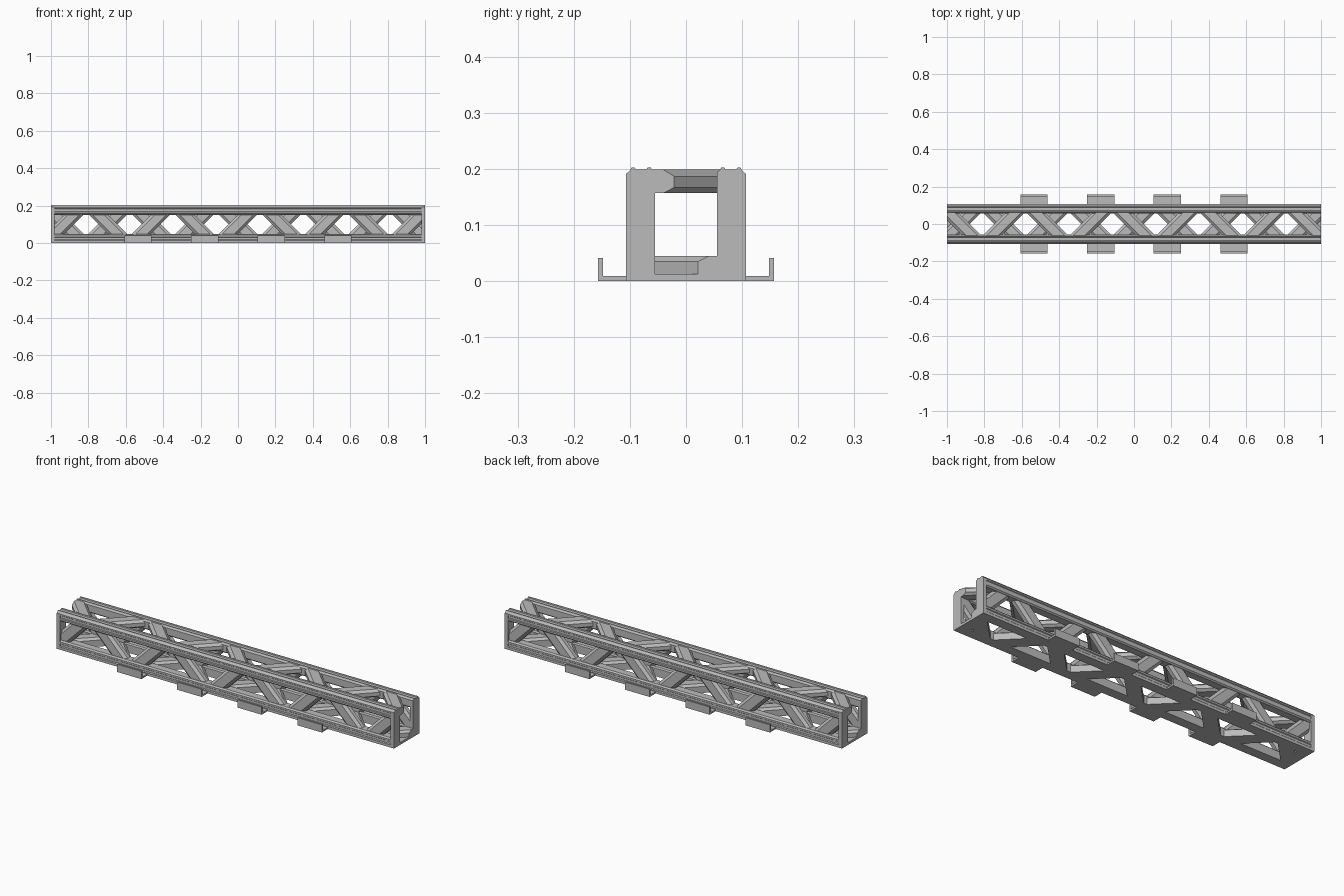
import bpy, bmesh, math
from mathutils import Vector, Matrix

if "Cube" in bpy.data.objects:
    bpy.data.objects.remove(bpy.data.objects["Cube"])

grey = bpy.data.materials.new("light_grey")
grey.use_nodes = True
COLOUR = (0.5, 0.5, 0.5, 1)
grey.diffuse_color = COLOUR
grey.node_tree.nodes["Principled BSDF"].inputs["Base Color"].default_value = COLOUR

HALF_W, INNER, MID_Z = 0.107, 0.055, 0.101
PITCH = 0.232


def finish(bm, name):
    bmesh.ops.recalc_face_normals(bm, faces=bm.faces)
    mesh = bpy.data.meshes.new(name)
    bm.to_mesh(mesh)
    bm.free()
    mesh.materials.append(grey)
    obj = bpy.data.objects.new(name, mesh)
    bpy.context.collection.objects.link(obj)
    return obj


def prism(profile, length, matrix=Matrix()):
    """Extrude a (y, z) profile along x, centred."""
    bm = bmesh.new()
    face = bm.faces.new([bm.verts.new((-length / 2, y, z)) for y, z in profile])
    out = bmesh.ops.extrude_face_region(bm, geom=[face])
    verts = [g for g in out["geom"] if isinstance(g, bmesh.types.BMVert)]
    bmesh.ops.translate(bm, verts=verts, vec=(length, 0, 0))
    bm.transform(matrix)
    return bm


def clip(bm, point, normal):
    geom = bm.verts[:] + bm.edges[:] + bm.faces[:]
    out = bmesh.ops.bisect_plane(bm, geom=geom, plane_co=point, plane_no=normal, clear_outer=True)
    edges = [g for g in out["geom_cut"] if isinstance(g, bmesh.types.BMEdge)]
    if edges:
        bmesh.ops.contextual_create(bm, geom=edges)


def box(name, x, y, z):
    bm = prism([(y[0], z[0]), (y[1], z[0]), (y[1], z[1]), (y[0], z[1])], x[1] - x[0],
               Matrix.Translation(((x[0] + x[1]) / 2, 0, 0)))
    return finish(bm, name)


# Long corner chords: the upper ones have a chamfer, a side groove and two ridges
upper = [(0.055, 0.157), (0.061, 0.151), (0.1, 0.151), (0.107, 0.157), (0.107, 0.166),
         (0.103, 0.169), (0.103, 0.181), (0.107, 0.184), (0.107, 0.191), (0.099, 0.199),
         (0.097, 0.203), (0.092, 0.203), (0.089, 0.199), (0.071, 0.199), (0.068, 0.203),
         (0.063, 0.203), (0.06, 0.198), (0.055, 0.194)]
lower = [(0.055, 0), (0.107, 0), (0.107, 0.014), (0.103, 0.018), (0.103, 0.03),
         (0.107, 0.033), (0.107, 0.042), (0.1, 0.049), (0.061, 0.049), (0.055, 0.043)]
for side, label in ((-1, "front"), (1, "back")):
    for level, profile in (("upper", upper), ("lower", lower)):
        finish(prism([(side * y, z) for y, z in profile], 2), f"{label}_{level}_chord")

# Zigzag lattice on the four sides, each leg trimmed inside the chords
round_bar = [(-0.036, 0.066), (-0.022, 0.056), (0.022, 0.056), (0.036, 0.066),
             (0.036, 0.086), (0.022, 0.098), (-0.022, 0.098), (-0.036, 0.086)]
flat_bar = round_bar[:4] + [(0.036, MID_Z), (-0.036, MID_Z)]
for turn, panel in enumerate(("top", "front", "bottom", "back")):
    phase = -1 if turn % 2 == 0 else 1
    place = Matrix.Translation((0, 0, MID_Z)) @ Matrix.Rotation(turn * math.pi / 2, 4, "X")
    for k in range(9):
        slope = phase * (-1) ** k
        pose = (Matrix.Translation(((k - 4) * PITCH, 0, 0))
                @ Matrix.Rotation(slope * math.pi / 4, 4, "Z"))
        bm = prism(flat_bar if panel == "bottom" else round_bar, 0.4, pose)
        for s in (-1, 1):
            clip(bm, Vector((0, s * 0.085, 0)), Vector((0, s, 0)))
            clip(bm, Vector((s, 0, 0)), Vector((s, 0, 0)))
        bm.transform(place)
        finish(bm, f"{panel}_lattice_bar")

# End posts and floor plates
for end in (-1, 1):
    xs = sorted((end * 0.98, end))
    for side in (-1, 1):
        box("end_post", xs, sorted((side * INNER, side * HALF_W)), (0, 0.192))
    box("end_floor_plate", sorted((end * 0.94, end)), (-INNER, INNER), (0, 0.013))

# L-shaped clips along both lower edges
for side in (-1, 1):
    hook = [(0.1, 0), (0.157, 0), (0.157, 0.041), (0.148, 0.041), (0.148, 0.009), (0.1, 0.009)]
    for x in (-0.535, -0.178, 0.178, 0.535):
        finish(prism([(side * y, z) for y, z in hook], 0.145, Matrix.Translation((x, 0, 0))),
               "side_clip")
